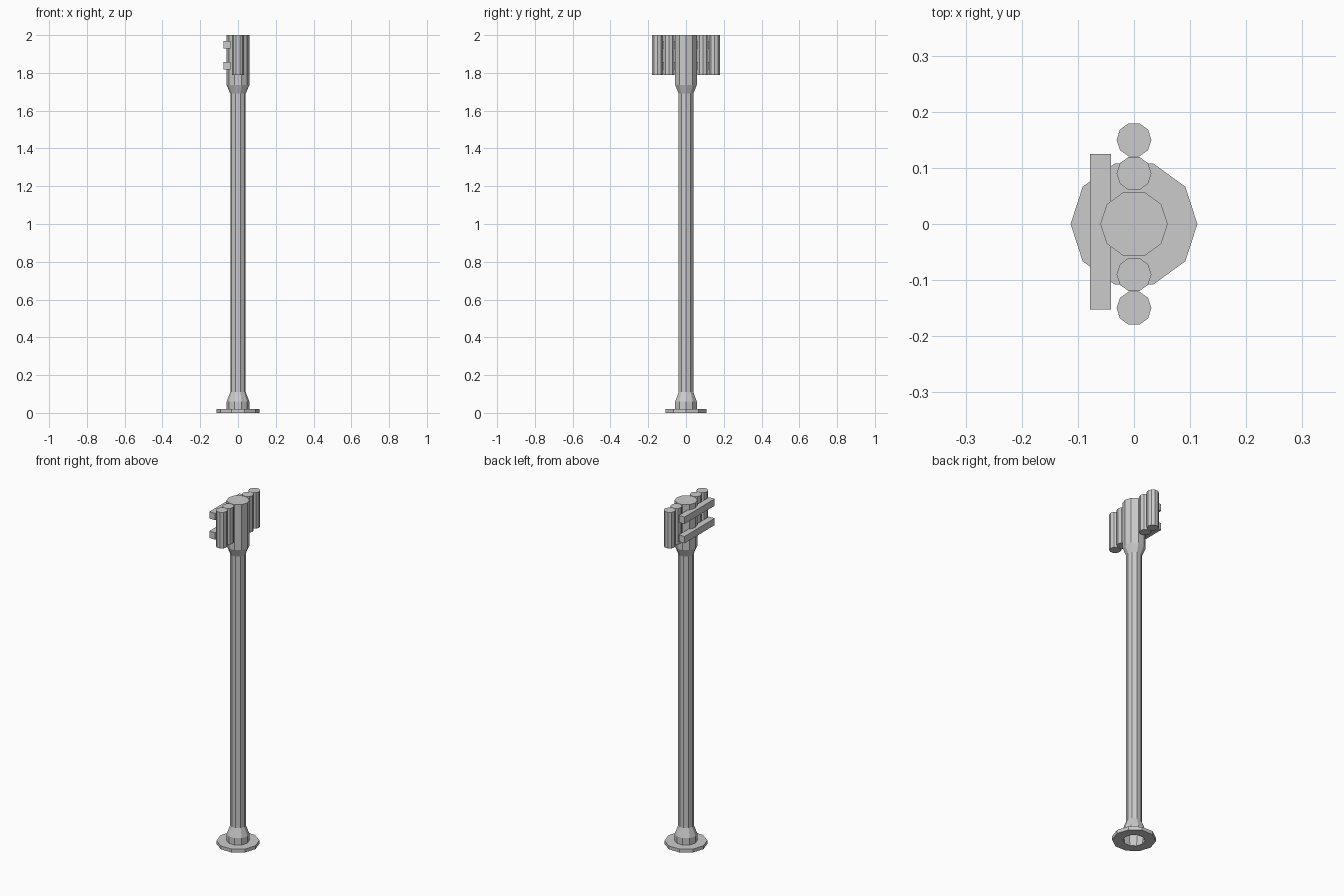
import bpy, bmesh
from math import cos, sin, pi

if "Cube" in bpy.data.objects:
    bpy.data.objects.remove(bpy.data.objects["Cube"])

SIDES = 10


def lathe(name, profile, cap_start=False, cap_end=True, loc=(0, 0, 0)):
    """Revolve (radius, z) points into a ten-sided, flat-shaded solid."""
    bm = bmesh.new()
    rings = [[bm.verts.new((r * cos(2 * pi * i / SIDES), r * sin(2 * pi * i / SIDES), z))
              for i in range(SIDES)] for r, z in profile]
    for a, b in zip(rings, rings[1:]):
        for i in range(SIDES):
            j = (i + 1) % SIDES
            bm.faces.new((a[i], a[j], b[j], b[i]))
    if cap_start:
        bm.faces.new(rings[0][::-1])
    if cap_end:
        bm.faces.new(rings[-1])
    return finish(name, bm, loc)


def box(name, lo, hi):
    bm = bmesh.new()
    bmesh.ops.create_cube(bm, size=1)
    for v in bm.verts:
        v.co = [(l + h) / 2 + c * (h - l) for l, h, c in zip(lo, hi, v.co)]
    return finish(name, bm)


def finish(name, bm, loc=(0, 0, 0)):
    mesh = bpy.data.meshes.new(name)
    bm.to_mesh(mesh)
    bm.free()
    obj = bpy.data.objects.new(name, mesh)
    obj.location = loc
    bpy.context.collection.objects.link(obj)
    return obj


# Hollow post with base flange, slim shaft and thicker capped head
lathe("post", [(0.057, 0.02), (0.057, 0), (0.113, 0), (0.113, 0.02), (0.06, 0.02),
               (0.06, 0.06), (0.041, 0.11), (0.041, 1.69), (0.06, 1.735), (0.06, 2.0)])

# Two short upright rods on each side of the head
for side, sign in (("left", -1), ("right", 1)):
    for label, y in (("inner", 0.09), ("outer", 0.15)):
        lathe(f"{label}_{side}_rod", [(0.031, 1.79), (0.031, 2.0)],
              cap_start=True, loc=(0, sign * y, 0))

# Two horizontal bars tying the rods together
for label, z in (("lower", 1.837), ("upper", 1.95)):
    box(f"{label}_crossbar", (-0.078, -0.152, z - 0.02), (-0.041, 0.125, z + 0.02))
